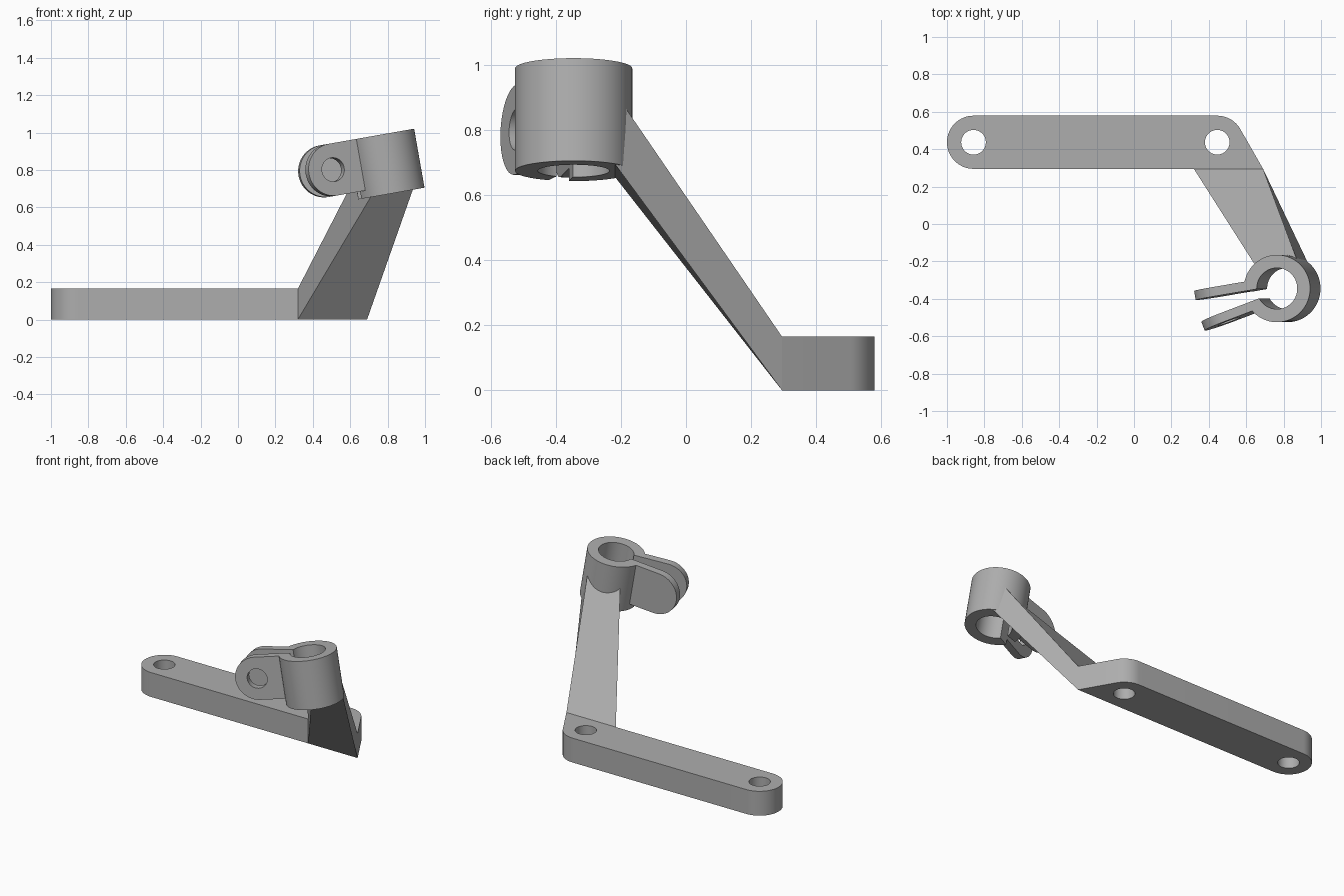
import bpy, bmesh
from math import sin, cos, radians, asin
from mathutils import Matrix, Vector

if "Cube" in bpy.data.objects:
    bpy.data.objects.remove(bpy.data.objects["Cube"])

grey = bpy.data.materials.new("plain grey")
grey.diffuse_color = (0.42, 0.42, 0.42, 1)
grey.use_nodes = True
grey.node_tree.nodes["Principled BSDF"].inputs["Base Color"].default_value = grey.diffuse_color


def finish(name, bm, matrix=Matrix()):
    bm.transform(matrix)
    bmesh.ops.recalc_face_normals(bm, faces=bm.faces)
    mesh = bpy.data.meshes.new(name)
    bm.to_mesh(mesh)
    bm.free()
    ob = bpy.data.objects.new(name, mesh)
    bpy.context.collection.objects.link(ob)
    mesh.materials.append(grey)
    return ob


def prism(name, outline, z0, z1, matrix=Matrix()):
    """Extrude a 2D outline from z0 to z1, then place it."""
    bm = bmesh.new()
    face = bm.faces.new([bm.verts.new((x, y, z0)) for x, y in outline])
    ext = bmesh.ops.extrude_face_region(bm, geom=[face])
    bmesh.ops.translate(bm, vec=(0, 0, z1 - z0),
                        verts=[g for g in ext["geom"] if isinstance(g, bmesh.types.BMVert)])
    return finish(name, bm, matrix)


def arc(cx, cy, r, a0, a1, n):
    angles = [radians(a0 + (a1 - a0) * i / n) for i in range(n + 1)]
    return [(cx + r * cos(a), cy + r * sin(a)) for a in angles]


def activate(ob):
    bpy.ops.object.select_all(action='DESELECT')
    ob.select_set(True)
    bpy.context.view_layer.objects.active = ob


def drill(ob, x, y, r, z0, z1, matrix=Matrix()):
    cutter = prism("hole_cutter", arc(x, y, r, 0, 360, 40)[:-1], z0, z1, matrix)
    cutter.hide_render = True
    mod = ob.modifiers.new("hole", 'BOOLEAN')
    mod.operation, mod.solver, mod.object = 'DIFFERENCE', 'EXACT', cutter
    activate(ob)
    bpy.ops.object.modifier_apply(modifier=mod.name)
    bpy.data.objects.remove(cutter)


def smooth(ob):
    activate(ob)
    bpy.ops.object.shade_smooth_by_angle(angle=radians(30))


# Base bar: rounded left end, right end tapering to the arm root
XL, XR, YC, R, T = -0.858, 0.445, 0.437, 0.142, 0.165
bar = prism("base_bar", arc(XL, YC, R, 270, 90, 32) + arc(XR, YC, R, 90, 30, 14)
            + [(0.69, YC - R)], 0, T)
for x in (XL, XR):
    drill(bar, x, YC, 0.066, -0.1, T + 0.1)
smooth(bar)

# Tilted collar frame, origin at the centre of its lower rim
tilt = Matrix.Translation((0.82, -0.345, 0.674)) @ Matrix.Rotation(radians(-10), 4, 'Y')
H, RO, RI = 0.32, 0.18, 0.11

# Clamp frame: local x runs along the slit, out of the collar
clamp = tilt @ Matrix.Rotation(radians(195), 4, 'Z')

# Split collar: C-shaped section
SPLAY = radians(5.5)
HALF = 0.027
ao = 10.3
ai = 13.6
collar = prism("split_collar", arc(0, 0, RO, ao, 360 - ao, 72)
               + arc(0, 0, RI, 360 - ai, ai, 60), 0, H, clamp)
smooth(collar)

# Two splayed clamp ears with bolt holes
RE, CX = 0.14, 0.206
for side, name in ((1, "front_clamp_ear"), (-1, "rear_clamp_ear")):
    place = (clamp @ Matrix.Translation((0.12, side * HALF, 0))
             @ Matrix.Rotation(side * SPLAY, 4, 'Z')
             @ Matrix(((1, 0, 0, 0), (0, 0, side, 0), (0, 1, 0, 0), (0, 0, 0, 1))))
    ear = prism(name, [(0.03, H), (0.03, H - 2 * RE)]
                + arc(CX, H - RE, RE, -90, 90, 32), 0, 0.05, place)
    drill(ear, CX, H - RE, 0.064, -0.03, 0.08, place)
    smooth(ear)

# Sloping arm lofted from the bar side to the collar wall
bm = bmesh.new()
root = [(0.32, 0.295, 0), (0.69, 0.295, 0), (0.69, 0.295, T), (0.32, 0.295, T)]
tip = [(-0.11, 0.125, 0.003), (0.118, 0.125, 0.003), (0.10, 0.13, 0.222), (-0.122, 0.095, 0.19)]
a = [bm.verts.new(p) for p in root]
b = [bm.verts.new(tilt @ Vector(p)) for p in tip]
bm.faces.new(a)
bm.faces.new(b)
for i in range(4):
    j = (i + 1) % 4
    bm.faces.new((a[i], a[j], b[j], b[i]))
finish("sloping_arm", bm)
